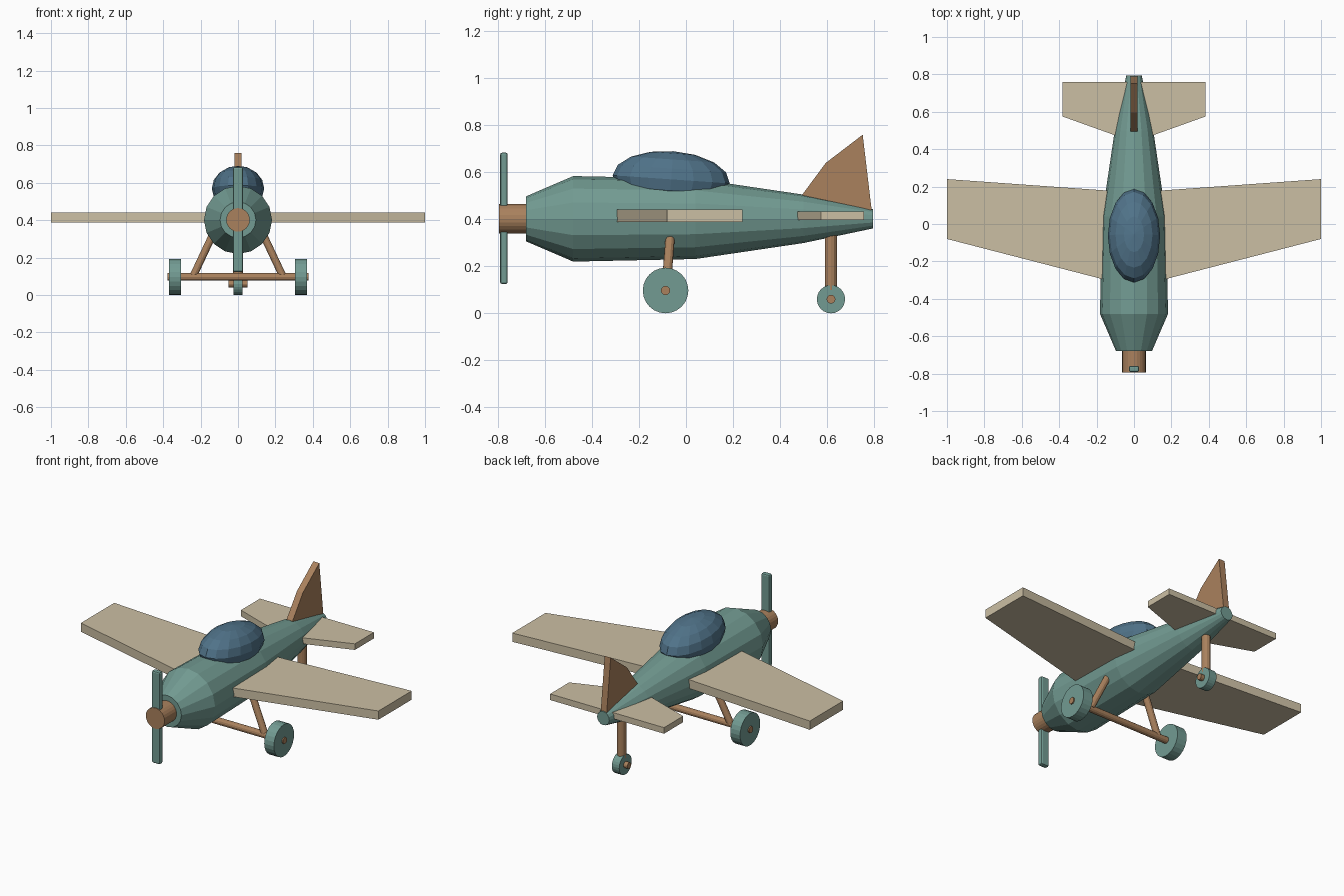
import bpy, bmesh, math
from mathutils import Vector

if "Cube" in bpy.data.objects:
    bpy.data.objects.remove(bpy.data.objects["Cube"])


def material(name, rgb):
    m = bpy.data.materials.new(name)
    m.diffuse_color = (*rgb, 1)
    m.use_nodes = True
    m.node_tree.nodes["Principled BSDF"].inputs["Base Color"].default_value = m.diffuse_color
    return m


TEAL = material("teal", (0.17, 0.33, 0.29))
WOOD = material("wood", (0.40, 0.22, 0.11))
CREAM = material("cream", (0.60, 0.52, 0.37))
GLASS = material("blue_glass", (0.08, 0.17, 0.25))


def make(name, bm, mat):
    bmesh.ops.recalc_face_normals(bm, faces=bm.faces)
    me = bpy.data.meshes.new(name)
    bm.to_mesh(me)
    bm.free()
    me.materials.append(mat)
    ob = bpy.data.objects.new(name, me)
    bpy.context.collection.objects.link(ob)
    return ob


def rod(name, a, b, r, mat, sides=12):
    """Cylinder between two points."""
    a, b = Vector(a), Vector(b)
    bm = bmesh.new()
    bmesh.ops.create_cone(bm, cap_ends=True, segments=sides, radius1=r,
                          radius2=r, depth=(b - a).length)
    ob = make(name, bm, mat)
    ob.location = (a + b) / 2
    ob.rotation_mode = 'QUATERNION'
    ob.rotation_quaternion = (b - a).to_track_quat('Z', 'Y')
    return ob


def slab(name, points, offset, mat):
    """Flat outline pushed along an offset vector."""
    bm = bmesh.new()
    face = bm.faces.new([bm.verts.new(p) for p in points])
    ext = bmesh.ops.extrude_face_region(bm, geom=[face])["geom"]
    verts = [v for v in ext if isinstance(v, bmesh.types.BMVert)]
    bmesh.ops.translate(bm, verts=verts, vec=offset)
    return make(name, bm, mat)


# Fuselage: 16-sided rings along y
bm = bmesh.new()
rings = []
for y, r in [(-0.68, 0.096), (-0.48, 0.182), (0.04, 0.171), (0.5, 0.103), (0.795, 0.041)]:
    rings.append([bm.verts.new((r * math.cos(i * math.pi / 8), y,
                                0.402 + r * math.sin(i * math.pi / 8))) for i in range(16)])
for a, b in zip(rings, rings[1:]):
    for i in range(16):
        j = (i + 1) % 16
        bm.faces.new((a[i], a[j], b[j], b[i]))
bm.faces.new(rings[0])
bm.faces.new(rings[-1])
make("fuselage", bm, TEAL)

# Canopy
bm = bmesh.new()
bmesh.ops.create_uvsphere(bm, u_segments=16, v_segments=8, radius=1)
canopy = make("canopy", bm, GLASS)
canopy.scale = (0.14, 0.25, 0.12)
canopy.location = (0, -0.063, 0.57)
canopy.rotation_euler.x = math.radians(-4)

# Wings and tailplane, spanning through the fuselage
for name, z, h, tip, front, tip_front, tip_rear, rear in [
        ("wing", 0.388, 0.053, 1.0, -0.333, -0.08, 0.24, 0.17),
        ("tailplane", 0.397, 0.037, 0.383, 0.445, 0.575, 0.758, 0.758)]:
    for side, s in (("left", -1), ("right", 1)):
        slab(f"{side}_{name}", [(0.02 * s, front, z), (tip * s, tip_front, z),
                                (tip * s, tip_rear, z), (0.02 * s, rear, z)], (0, 0, h), CREAM)

# Tail fin
slab("tail_fin", [(-0.02, y, z) for y, z in
                  [(0.50, 0.43), (0.495, 0.505), (0.595, 0.64), (0.752, 0.76),
                   (0.79, 0.44), (0.785, 0.41)]], (0.04, 0, 0), WOOD)

# Propeller
rod("propeller_hub", (0, -0.795, 0.402), (0, -0.66, 0.402), 0.063, WOOD, 24)
bm = bmesh.new()
bmesh.ops.create_cube(bm, size=1)
bmesh.ops.scale(bm, vec=(0.055, 0.032, 0.56), verts=bm.verts)
bmesh.ops.bevel(bm, geom=bm.edges[:], offset=0.009, segments=2, profile=0.5, affect='EDGES')
make("propeller_blades", bm, TEAL).location = (0, -0.775, 0.404)

# Main landing gear
rod("main_axle", (-0.377, -0.087, 0.097), (0.377, -0.087, 0.097), 0.02, WOOD)
for side, s in (("left", -1), ("right", 1)):
    rod(f"{side}_wheel", (0.305 * s, -0.087, 0.097), (0.37 * s, -0.087, 0.097), 0.097, TEAL, 24)
    rod(f"{side}_gear_strut", (0.24 * s, -0.085, 0.1), (0.12 * s, -0.065, 0.355), 0.02, WOOD)

# Tail wheel
rod("tail_strut", (0, 0.617, 0.1), (0, 0.617, 0.38), 0.026, WOOD)
rod("tail_wheel", (-0.025, 0.617, 0.06), (0.025, 0.617, 0.06), 0.06, TEAL, 24)
rod("tail_axle", (-0.05, 0.617, 0.06), (0.05, 0.617, 0.06), 0.019, WOOD)
